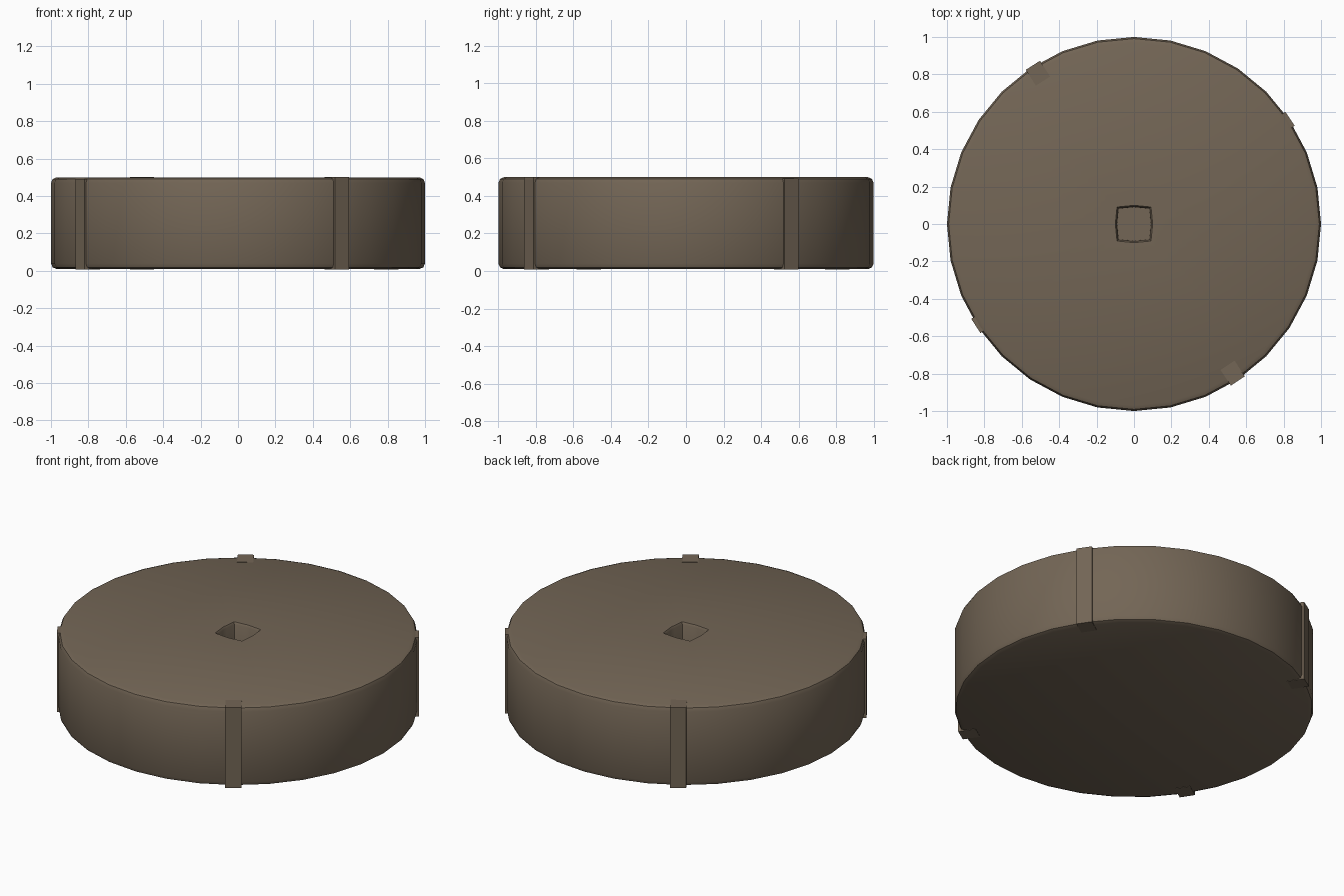
import bpy, bmesh, math
from mathutils import Matrix

if "Cube" in bpy.data.objects:
    bpy.data.objects.remove(bpy.data.objects["Cube"])

N = 32
Z0, Z1 = 0.01, 0.5

stone = bpy.data.materials.new("weathered brown stone")
stone.diffuse_color = (0.172, 0.132, 0.092, 1)
stone.use_nodes = True
stone.node_tree.nodes["Principled BSDF"].inputs["Base Color"].default_value = stone.diffuse_color


def finish(bm, name, smooth=False):
    bmesh.ops.recalc_face_normals(bm, faces=bm.faces)
    mesh = bpy.data.meshes.new(name)
    bm.to_mesh(mesh)
    bm.free()
    mesh.materials.append(stone)
    ob = bpy.data.objects.new(name, mesh)
    bpy.context.collection.objects.link(ob)
    if smooth:
        bpy.context.view_layer.objects.active = ob
        ob.select_set(True)
        bpy.ops.object.shade_smooth_by_angle(angle=math.radians(40))
        ob.select_set(False)
    return ob


def square_radius(a, s):
    """Slightly bulging square: mid-sides at 0.1, corners at (0.09, 0.09)."""
    t = a % (math.pi / 2)
    t = min(t, math.pi / 2 - t)
    mid, c = 0.1 * s, 0.091 * s
    # ray meets the line from (mid, 0) to (c, c)
    return mid * c / (c * math.cos(t) + (mid - c) * math.sin(t))


# Wheel: turned rim with rounded edges, flat bottom, blind square socket on top
bm = bmesh.new()
b = 0.03
rim = [(1 - b, Z0), (1 - b * 0.3, Z0 + b * 0.3), (1, Z0 + b),
       (1, Z1 - b), (1 - b * 0.3, Z1 - b * 0.3), (1 - b, Z1)]
socket = [(1.0, Z1), (0.92, Z1 - 0.012), (0.9, Z1 - 0.3)]
angles = [2 * math.pi * i / N for i in range(N)]
rings = [[bm.verts.new((r * math.cos(a), r * math.sin(a), z)) for a in angles]
         for r, z in rim]
rings += [[bm.verts.new((square_radius(a, s) * math.cos(a),
                         square_radius(a, s) * math.sin(a), z)) for a in angles]
          for s, z in socket]
for lo, hi in zip(rings, rings[1:]):
    for i in range(N):
        j = (i + 1) % N
        bm.faces.new((lo[i], lo[j], hi[j], hi[i]))
bm.faces.new(rings[0][::-1])
bm.faces.new(rings[-1])
finish(bm, "stone_wheel", True)

# Four upright ribs set into the rim
for k, deg in enumerate((34, 122.5, 212.8, 303.5)):
    bm = bmesh.new()
    top = 0.502 if k % 2 else 0.492
    bottom = 0.008
    depth = 0.1
    bmesh.ops.create_cube(bm, size=1, matrix=(
        Matrix.Rotation(math.radians(deg), 4, 'Z')
        @ Matrix.Translation((1.006 - depth / 2, 0, (top + bottom) / 2))
        @ Matrix.Diagonal((depth, 0.09, top - bottom, 1))))
    finish(bm, f"rim_rib_{k + 1}")
